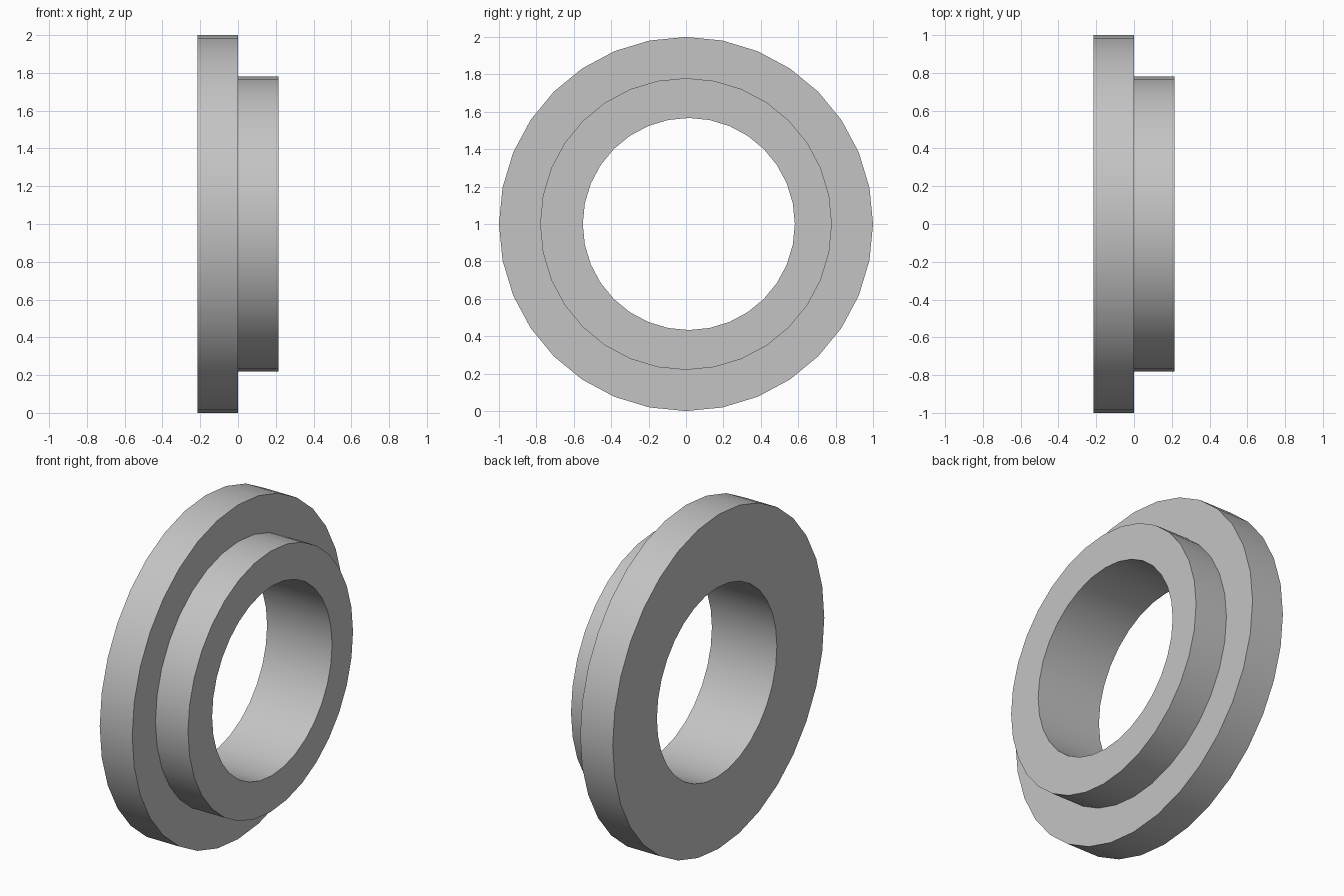
import bpy
import bmesh
from math import cos, sin, tau, radians

cube = bpy.data.objects.get("Cube")
if cube:
    bpy.data.objects.remove(cube, do_unlink=True)

SEGMENTS = 32
AXIS_Z = 1.0

# Single grey metal colour
grey = bpy.data.materials.new("grey_metal")
grey.use_nodes = True
colour = (0.55, 0.55, 0.55, 1)
grey.diffuse_color = colour
grey.node_tree.nodes["Principled BSDF"].inputs["Base Color"].default_value = colour


def ring(bm, x, radius, y_offset=0.0):
    """Circle of vertices around the x axis."""
    angles = [tau * i / SEGMENTS for i in range(SEGMENTS)]
    return [bm.verts.new((x, y_offset + radius * cos(a), AXIS_Z + radius * sin(a)))
            for a in angles]


def bridge(bm, first, second):
    """Join two rings with a band of quads."""
    for i in range(SEGMENTS):
        j = (i + 1) % SEGMENTS
        bm.faces.new((first[i], first[j], second[j], second[i]))


# Flange, collar and slightly offset bore as one closed stepped ring
BACK, STEP, FRONT = -0.215, 0.0, 0.215
FLANGE_R, COLLAR_R, BORE_R, BORE_SHIFT = 1.0, 0.78, 0.567, 0.015

bm = bmesh.new()
loops = [
    ring(bm, BACK, BORE_R, BORE_SHIFT),
    ring(bm, BACK, FLANGE_R),
    ring(bm, STEP, FLANGE_R),
    ring(bm, STEP, COLLAR_R),
    ring(bm, FRONT, COLLAR_R),
    ring(bm, FRONT, BORE_R, BORE_SHIFT),
]
for k, loop in enumerate(loops):
    bridge(bm, loop, loops[(k + 1) % len(loops)])
bmesh.ops.recalc_face_normals(bm, faces=bm.faces)

mesh = bpy.data.meshes.new("flanged_bushing")
bm.to_mesh(mesh)
bm.free()
mesh.materials.append(grey)
bushing = bpy.data.objects.new("flanged_bushing", mesh)
bpy.context.collection.objects.link(bushing)

# Smooth round walls, crisp step edges
bpy.ops.object.select_all(action="DESELECT")
bushing.select_set(True)
bpy.context.view_layer.objects.active = bushing
bpy.ops.object.shade_smooth_by_angle(angle=radians(30))
